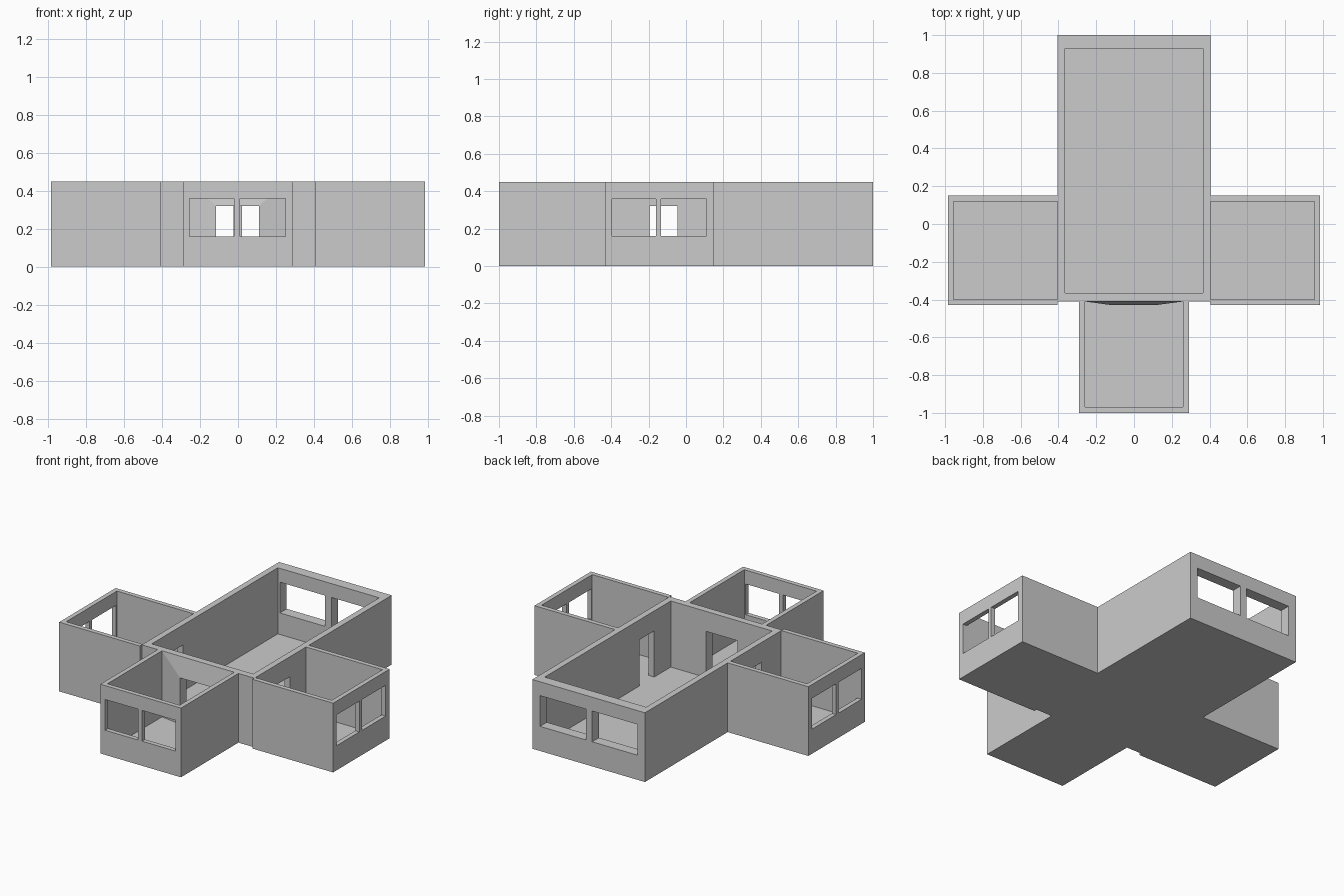
import bpy, bmesh

if "Cube" in bpy.data.objects:
    bpy.data.objects.remove(bpy.data.objects["Cube"])

H = 0.45        # wall height
FLOOR = 0.02    # floor thickness
SILL, HEAD, DOOR = 0.16, 0.36, 0.32


def box(name, x0, x1, y0, y1, z0, z1):
    bm = bmesh.new()
    bmesh.ops.create_cube(bm, size=1)
    for v in bm.verts:
        v.co = (x1 if v.co.x > 0 else x0,
                y1 if v.co.y > 0 else y0,
                z1 if v.co.z > 0 else z0)
    mesh = bpy.data.meshes.new(name)
    bm.to_mesh(mesh)
    bm.free()
    ob = bpy.data.objects.new(name, mesh)
    bpy.context.collection.objects.link(ob)
    return ob


def carve(ob, *dims):
    """Cut a box out of an object and discard the cutter."""
    cutter = box("cutter", *dims)
    cutter.hide_render = True
    mod = ob.modifiers.new("cut", 'BOOLEAN')
    mod.operation = 'DIFFERENCE'
    mod.solver = 'EXACT'
    mod.object = cutter
    bpy.context.view_layer.objects.active = ob
    bpy.ops.object.modifier_apply(modifier=mod.name)
    bpy.data.objects.remove(cutter, do_unlink=True)


# Central hall: floor and four walls
hall = box("main_hall", -0.405, 0.405, -0.41, 1.0, 0, H)
carve(hall, -0.365, 0.365, -0.365, 0.93, FLOOR, H + 0.1)
# back windows
for x0, x1 in ((-0.35, -0.025), (0.02, 0.35)):
    carve(hall, x0, x1, 0.9, 1.1, SILL, HEAD)
# doorways to the three side rooms
carve(hall, -0.115, 0.11, -0.5, -0.3, FLOOR, DOOR)
for s in (-1, 1):
    a, b = sorted((s * 0.3, s * 0.5))
    carve(hall, a, b, -0.195, -0.045, FLOOR, DOOR)

# Front room, open towards the hall
front = box("front_room", -0.29, 0.29, -1.0, -0.41, 0, H)
carve(front, -0.26, 0.26, -0.97, -0.3, FLOOR, H + 0.1)
for x0, x1 in ((-0.255, -0.02), (0.01, 0.25)):
    carve(front, x0, x1, -1.1, -0.95, SILL, HEAD)

# Left and right rooms, open towards the hall
for s, name in ((-1, "left_room"), (1, "right_room")):
    def span(a, b):
        return sorted((s * a, s * b))
    room = box(name, *span(0.405, 0.985), -0.43, 0.15, 0, H)
    carve(room, *span(0.3, 0.955), -0.40, 0.12, FLOOR, H + 0.1)
    for y0, y1 in ((-0.395, -0.16), (-0.135, 0.11)):
        carve(room, *span(0.94, 1.1), y0, y1, SILL, HEAD)

# Slightly bulging surround of the front doorway
bm = bmesh.new()
rings = []
for x0, x1, y, top in ((-0.26, 0.26, -0.41, H), (-0.115, 0.11, -0.43, DOOR),
                       (-0.115, 0.11, -0.41, DOOR)):
    rings.append([bm.verts.new(p) for p in
                  ((x0, y, FLOOR), (x0, y, top), (x1, y, top), (x1, y, FLOOR))])
for a, b in zip(rings, rings[1:]):
    for i in range(3):
        bm.faces.new((a[i], a[i + 1], b[i + 1], b[i]))
mesh = bpy.data.meshes.new("door_surround")
bm.to_mesh(mesh)
bm.free()
bpy.context.collection.objects.link(bpy.data.objects.new("door_surround", mesh))
